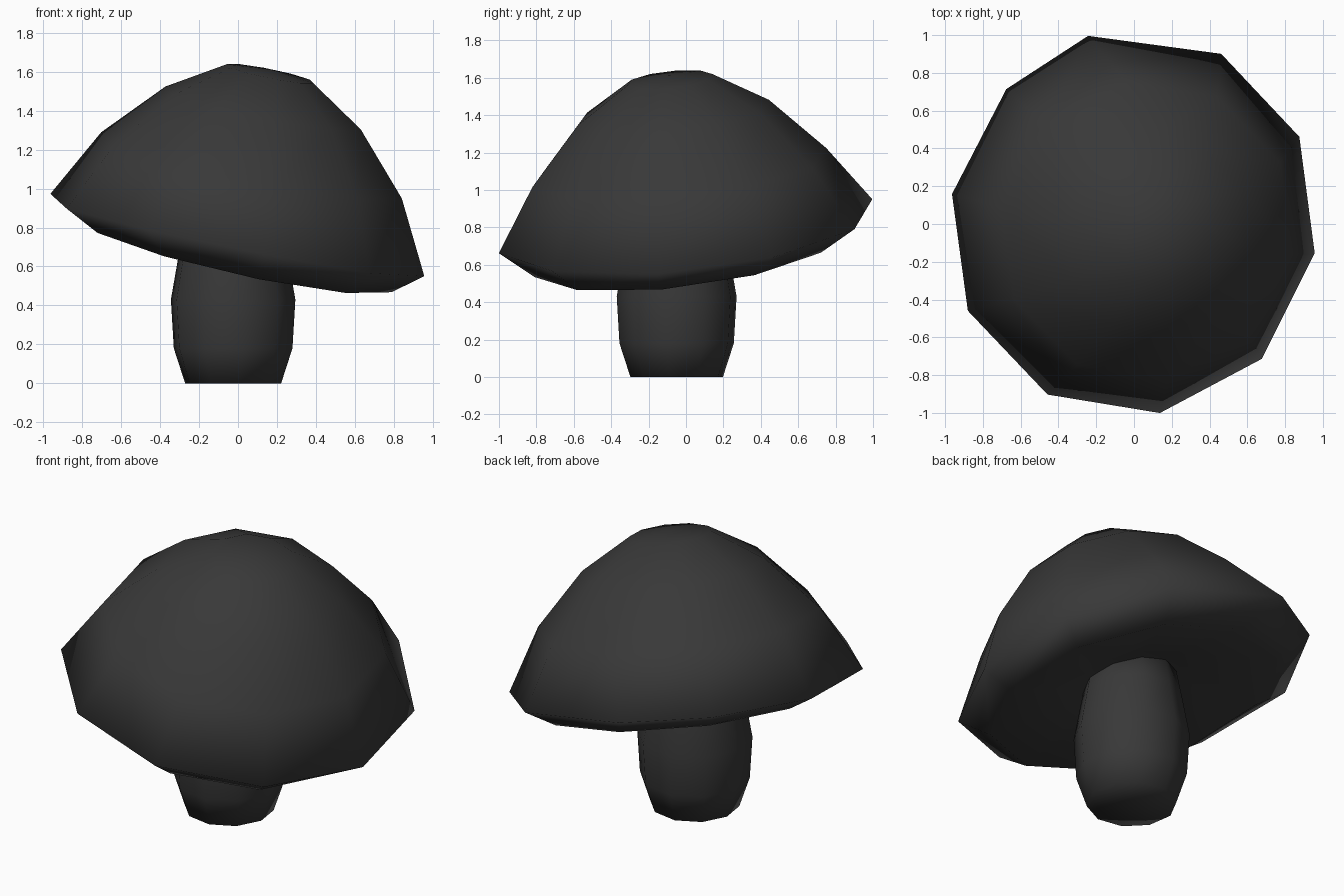
import bpy, bmesh
from math import cos, sin, radians
from mathutils import Vector

if "Cube" in bpy.data.objects:
    bpy.data.objects.remove(bpy.data.objects["Cube"])

SIDES = 10
PHASE = -9.5  # degrees, shared by cap and stem


def material(name, grey):
    m = bpy.data.materials.new(name)
    m.diffuse_color = (grey, grey, grey, 1)
    m.use_nodes = True
    m.node_tree.nodes["Principled BSDF"].inputs["Base Color"].default_value = m.diffuse_color
    return m


def revolve(name, profile, mat):
    """Faceted revolved solid; profile is (radius, height), radius 0 = pole."""
    bm = bmesh.new()
    rings = []
    for r, z in profile:
        if r == 0:
            rings.append([bm.verts.new((0, 0, z))] * SIDES)
        else:
            rings.append([bm.verts.new((r * cos(a), r * sin(a), z))
                          for a in (radians(PHASE + 360 * i / SIDES) for i in range(SIDES))])
    for lo, hi in zip(rings, rings[1:]):
        for i in range(SIDES):
            j = (i + 1) % SIDES
            bm.faces.new(list(dict.fromkeys((lo[i], lo[j], hi[j], hi[i]))))
    bmesh.ops.recalc_face_normals(bm, faces=bm.faces)
    me = bpy.data.meshes.new(name)
    bm.to_mesh(me)
    bm.free()
    me.shade_smooth()
    me.materials.append(mat)
    ob = bpy.data.objects.new(name, me)
    bpy.context.collection.objects.link(ob)
    return ob


dark = material("dark_grey", 0.04)

# Stem: barrel shape running up to the underside of the cap
stem = revolve("stem", [(0, 0), (0.25, 0), (0.309, 0.18), (0.324, 0.43),
                        (0.28, 0.68), (0.25, 0.84), (0, 0.85)], dark)
stem.location = (-0.025, -0.05, 0)

# Cap: shallow underside, turned-in lip, rim and dome, tilted to the front right
LIP, RIM = -0.12, 0.0
cap = revolve("cap", [(0, 0.04), (0.28, 0.015), (0.82, LIP), (1.0, RIM),
                      (0.80, 0.35), (0.52, 0.652), (0.23, 0.833), (0, 0.855)], dark)
lip = [v for v in cap.data.vertices if abs(v.co.z - LIP) < 0.001]
rim = [v for v in cap.data.vertices if abs(v.co.z - RIM) < 0.001]
# Lip slides downhill a little and leans less than the rim
for v in lip:
    v.co.z += 0.018 * (v.co.y - v.co.x)
    v.co += Vector((0.024, -0.018, 0.004))
# Rim is slightly oval, with one corner at the back pulled outward
for v in rim:
    v.co.z += 0.018 * (v.co.y ** 2 - v.co.x ** 2)
    v.co.x *= 0.995
    v.co.y *= 1.017
corner = max(rim, key=lambda v: v.co.y)
corner.co.x -= 0.115
cap.rotation_mode = 'QUATERNION'
cap.rotation_quaternion = Vector((0, 0, 1)).rotation_difference(Vector((0.203, -0.106, 1)))
cap.location = (0, 0, 0.778)
